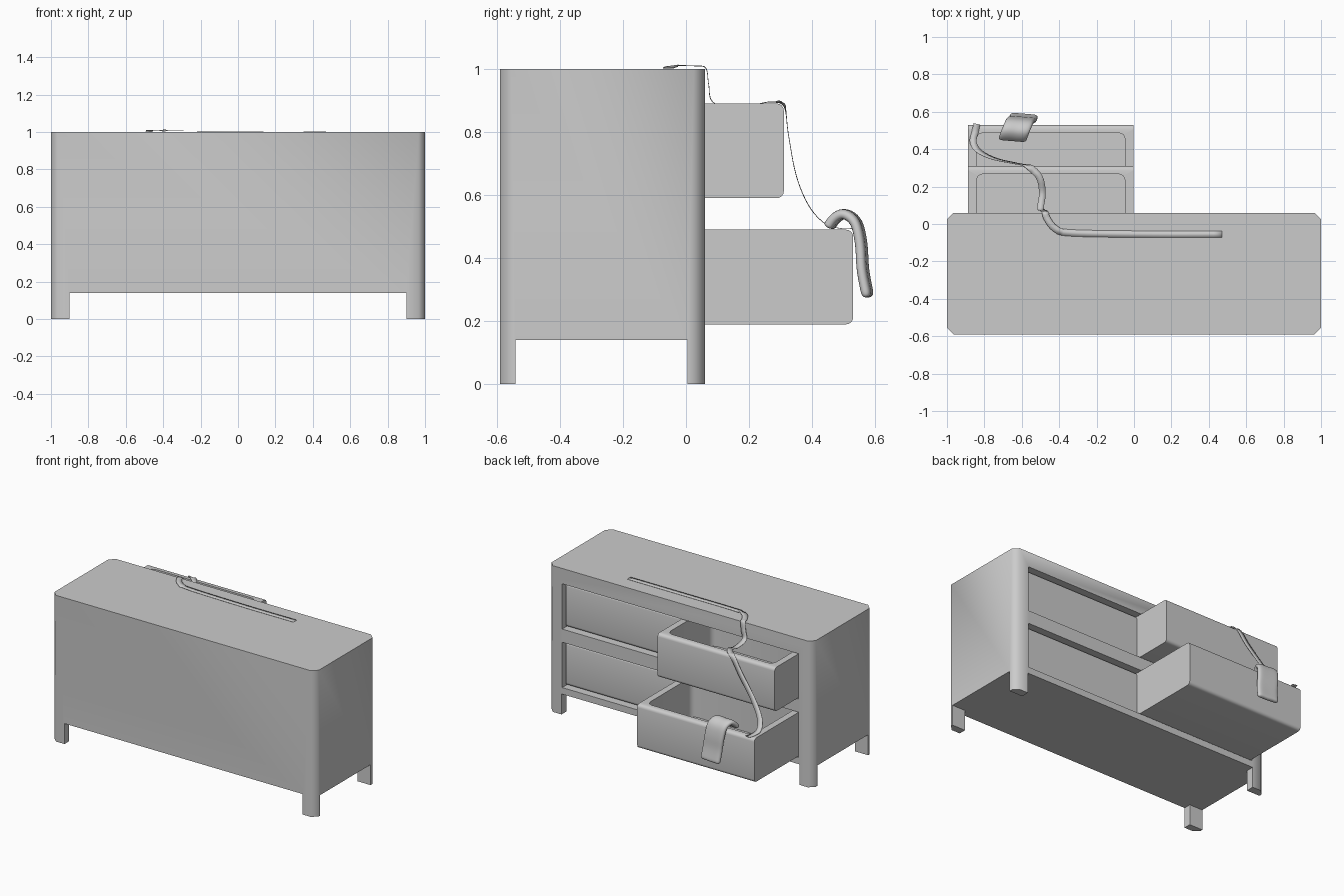
import bpy, bmesh
from math import radians
from mathutils import Vector

if "Cube" in bpy.data.objects:
    bpy.data.objects.remove(bpy.data.objects["Cube"])


def finish(name, bm, angle=50):
    bmesh.ops.recalc_face_normals(bm, faces=bm.faces)
    me = bpy.data.meshes.new(name)
    bm.to_mesh(me)
    bm.free()
    ob = bpy.data.objects.new(name, me)
    bpy.context.collection.objects.link(ob)
    smooth(ob, angle)
    return ob


def activate(ob):
    bpy.ops.object.select_all(action='DESELECT')
    ob.select_set(True)
    bpy.context.view_layer.objects.active = ob


def smooth(ob, angle=50):
    activate(ob)
    bpy.ops.object.shade_smooth_by_angle(angle=radians(angle))


def box(name, lo, hi, bevel=0, segs=1, pick=None):
    """Box between two corners; pick(edge direction, edge middle) selects bevelled edges."""
    lo, hi = Vector(lo), Vector(hi)
    bm = bmesh.new()
    bmesh.ops.create_cube(bm, size=1)
    for v in bm.verts:
        v.co = Vector((lo[i] + (v.co[i] + 0.5) * (hi[i] - lo[i]) for i in range(3)))
    if bevel:
        mid = (lo + hi) / 2
        edges = [e for e in bm.edges
                 if pick((e.verts[0].co - e.verts[1].co).normalized(),
                         (e.verts[0].co + e.verts[1].co) / 2 - mid)]
        bmesh.ops.bevel(bm, geom=edges, offset=bevel, segments=segs, profile=0.5, affect='EDGES')
    return finish(name, bm)


def cut(ob, cutters):
    for c in cutters:
        c.hide_render = True
        m = ob.modifiers.new("cut", 'BOOLEAN')
        m.operation, m.solver, m.object = 'DIFFERENCE', 'EXACT', c
        activate(ob)
        bpy.ops.object.modifier_apply(modifier=m.name)
        bpy.data.objects.remove(c)
    smooth(ob)


def upright(d, m):
    return abs(d.z) > 0.9


# cabinet with chamfered corner posts, four feet and two drawer bays
cabinet = box("cabinet_body", (-1, -0.59, 0), (1, 0.06, 1), 0.035, 1, upright)
cut(cabinet, [
    box("foot_gap_x", (-0.9, -1, -1), (0.9, 1, 0.14)),
    box("foot_gap_y", (-2, -0.54, -1), (2, 0.005, 0.14)),
    box("lower_bay", (-0.895, -0.55, 0.185), (0.895, 1, 0.495)),
    box("upper_bay", (-0.895, -0.55, 0.585), (0.895, 1, 0.895)),
])


# drawers: hollow boxes with rounded top and bottom front edges
def drawer(name, x0, x1, front, z0):
    y0 = front - 0.57
    ob = box(name, (x0, y0, z0), (x1, front, z0 + 0.3), 0.022, 4,
             lambda d, m: abs(d.x) > 0.9 and m.y > 0)
    cut(ob, [box("hollow", (x0 + 0.045, y0 + 0.04, z0 + 0.03),
                 (x1 - 0.045, front - 0.042, z0 + 0.5), 0.035, 2, upright)])


drawer("upper_open_drawer", -0.888, -0.002, 0.31, 0.59)
drawer("lower_open_drawer", -0.888, -0.002, 0.53, 0.19)
drawer("upper_closed_drawer", 0.002, 0.888, 0.03, 0.59)
drawer("lower_closed_drawer", 0.002, 0.888, 0.03, 0.19)


# smooth path through a few points
def spline(pts, n):
    p = [Vector(q) for q in pts]
    p = [2 * p[0] - p[1]] + p + [2 * p[-1] - p[-2]]
    out = []
    for i in range(1, len(p) - 2):
        a, b, c, d = p[i - 1:i + 3]
        for k in range(n):
            t = k / n
            out.append(0.5 * (2 * b + (c - a) * t + (2 * a - 5 * b + 4 * c - d) * t**2
                              + (3 * b - a - 3 * c + d) * t**3))
    return out + [p[-2]]


def sheet(name, rows, thick):
    bm = bmesh.new()
    vs = [[bm.verts.new(q) for q in r] for r in rows]
    for r, s in zip(vs, vs[1:]):
        for i in range(len(r) - 1):
            bm.faces.new((r[i], r[i + 1], s[i + 1], s[i]))
    ob = finish(name, bm)
    m = ob.modifiers.new("thickness", 'SOLIDIFY')
    m.thickness, m.offset = thick, 0
    return ob


# ribbon lying on the top and hanging down over both open drawers
path = spline([(0.47, -0.055, 1.003), (0.1, -0.055, 1.003), (-0.33, -0.048, 1.006),
               (-0.42, -0.025, 1.01), (-0.465, 0.03, 1.009), (-0.475, 0.063, 1.002),
               (-0.485, 0.072, 0.95), (-0.5, 0.085, 0.895), (-0.49, 0.16, 0.87),
               (-0.5, 0.235, 0.89), (-0.53, 0.28, 0.894), (-0.575, 0.312, 0.88),
               (-0.64, 0.325, 0.79), (-0.75, 0.35, 0.66), (-0.83, 0.39, 0.565),
               (-0.86, 0.44, 0.51), (-0.85, 0.49, 0.494), (-0.84, 0.535, 0.494)], 8)
rows = []
for i, p in enumerate(path):
    t = (path[min(i + 1, len(path) - 1)] - path[max(i - 1, 0)]).normalized()
    d = Vector((0, t.y, t.z))
    q = d.length
    d = d.normalized() if q > 0.15 else Vector((0, 1, 0))
    w = (Vector((q, 0, 0)) - t.x * d).normalized() * 0.018
    rows.append([p - w, p + w])
sheet("ribbon", rows, 0.002)

# thick folded cloth draped over the lower drawer front
drape = spline([(-0.65, 0.452, 0.495), (-0.642, 0.475, 0.525), (-0.63, 0.505, 0.537),
                (-0.615, 0.54, 0.51), (-0.605, 0.556, 0.44), (-0.595, 0.561, 0.36),
                (-0.588, 0.578, 0.272)], 3)
rows = [[p + Vector((0.152 * (k / 4 - 0.5), 0.006 * (1 - k / 2), 0.004 * (k % 2)))
         for k in range(5)] for p in drape]
cloth = sheet("draped_cloth", rows, 0.032)
m = cloth.modifiers.new("soft", 'SUBSURF')
m.levels = m.render_levels = 2
